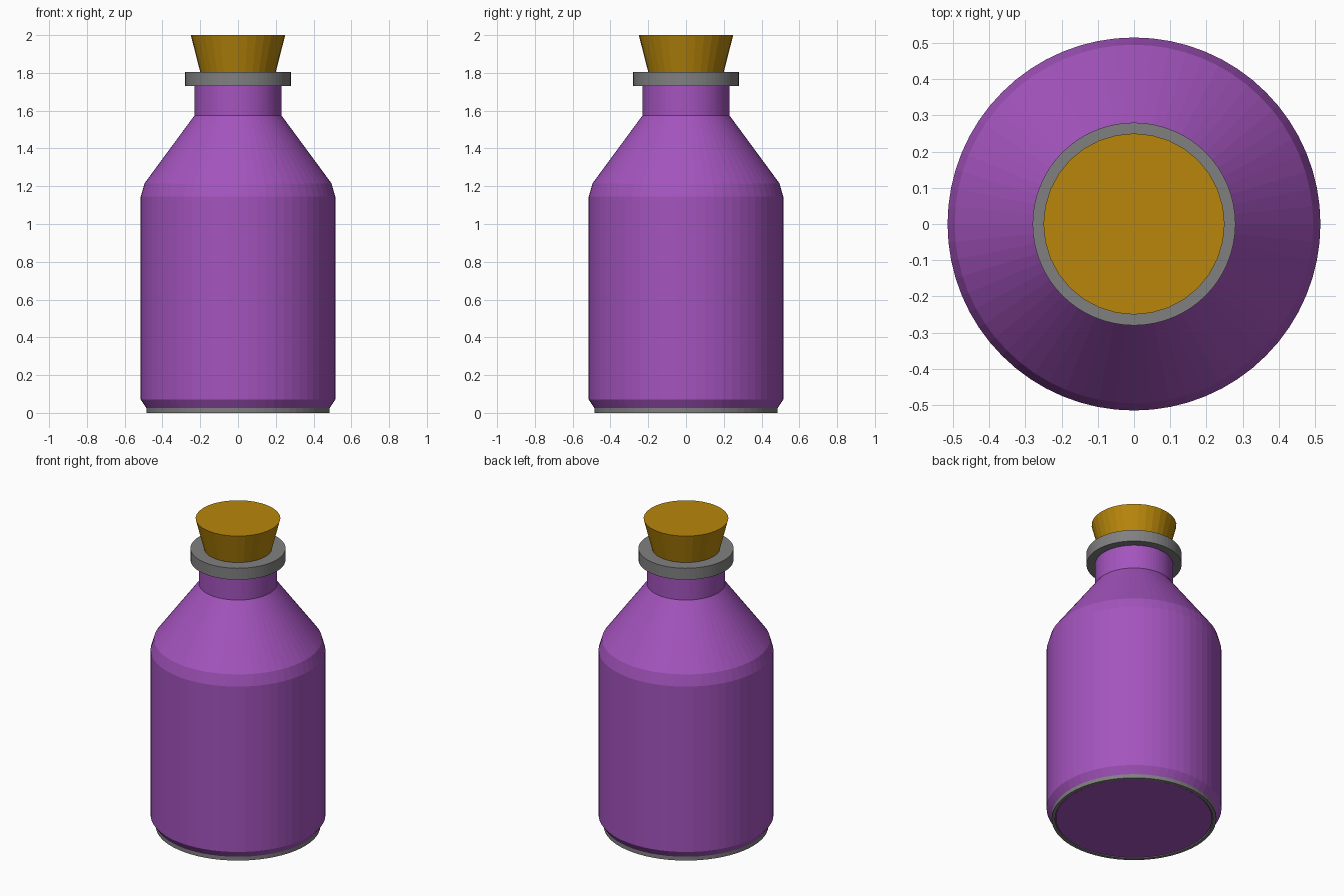
import bpy, bmesh, math

if "Cube" in bpy.data.objects:
    bpy.data.objects.remove(bpy.data.objects["Cube"])


def material(name, rgb):
    # sRGB 0-255 to linear diffuse colour
    m = bpy.data.materials.new(name)
    m.diffuse_color = [((c / 255 + 0.055) / 1.055) ** 2.4 for c in rgb] + [1]
    m.use_nodes = True
    m.node_tree.nodes["Principled BSDF"].inputs["Base Color"].default_value = m.diffuse_color
    return m


def lathe(name, profile, mat, sides, closed=False):
    """Revolve (radius, z) points about z; open profiles get end caps."""
    bm = bmesh.new()
    rings = [[bm.verts.new((r * math.cos(2 * math.pi * i / sides),
                            r * math.sin(2 * math.pi * i / sides), z))
              for i in range(sides)] for r, z in profile]
    pairs = list(zip(rings, rings[1:]))
    if closed:
        pairs.append((rings[-1], rings[0]))
    else:
        bm.faces.new(rings[0][::-1])
        bm.faces.new(rings[-1])
    for a, b in pairs:
        for i in range(sides):
            j = (i + 1) % sides
            bm.faces.new((a[i], a[j], b[j], b[i]))
    bmesh.ops.recalc_face_normals(bm, faces=bm.faces)
    me = bpy.data.meshes.new(name)
    bm.to_mesh(me)
    bm.free()
    me.materials.append(mat)
    ob = bpy.data.objects.new(name, me)
    bpy.context.collection.objects.link(ob)
    return ob


purple = material("purple glass", (164, 84, 190))
grey = material("grey metal", (128, 128, 128))
cork = material("golden cork", (184, 134, 11))

# Bottle: underside, bevelled foot, straight wall, shoulder and neck
lathe("bottle", [(0.46, 0.003), (0.46, 0.025), (0.485, 0.025), (0.515, 0.07),
                 (0.515, 1.145), (0.495, 1.215), (0.23, 1.575),
                 (0.23, 1.78)], purple, 64)
# Thin foot ring around the underside
lathe("base_ring", [(0.465, 0), (0.485, 0), (0.485, 0.025), (0.465, 0.025)],
      grey, 64, closed=True)
# Lip collar around the neck
lathe("neck_collar", [(0.19, 1.73), (0.28, 1.73), (0.28, 1.805), (0.19, 1.805)],
      grey, 64, closed=True)
# Tapered stopper
lathe("stopper", [(0.195, 1.785), (0.25, 2.0)], cork, 32)
